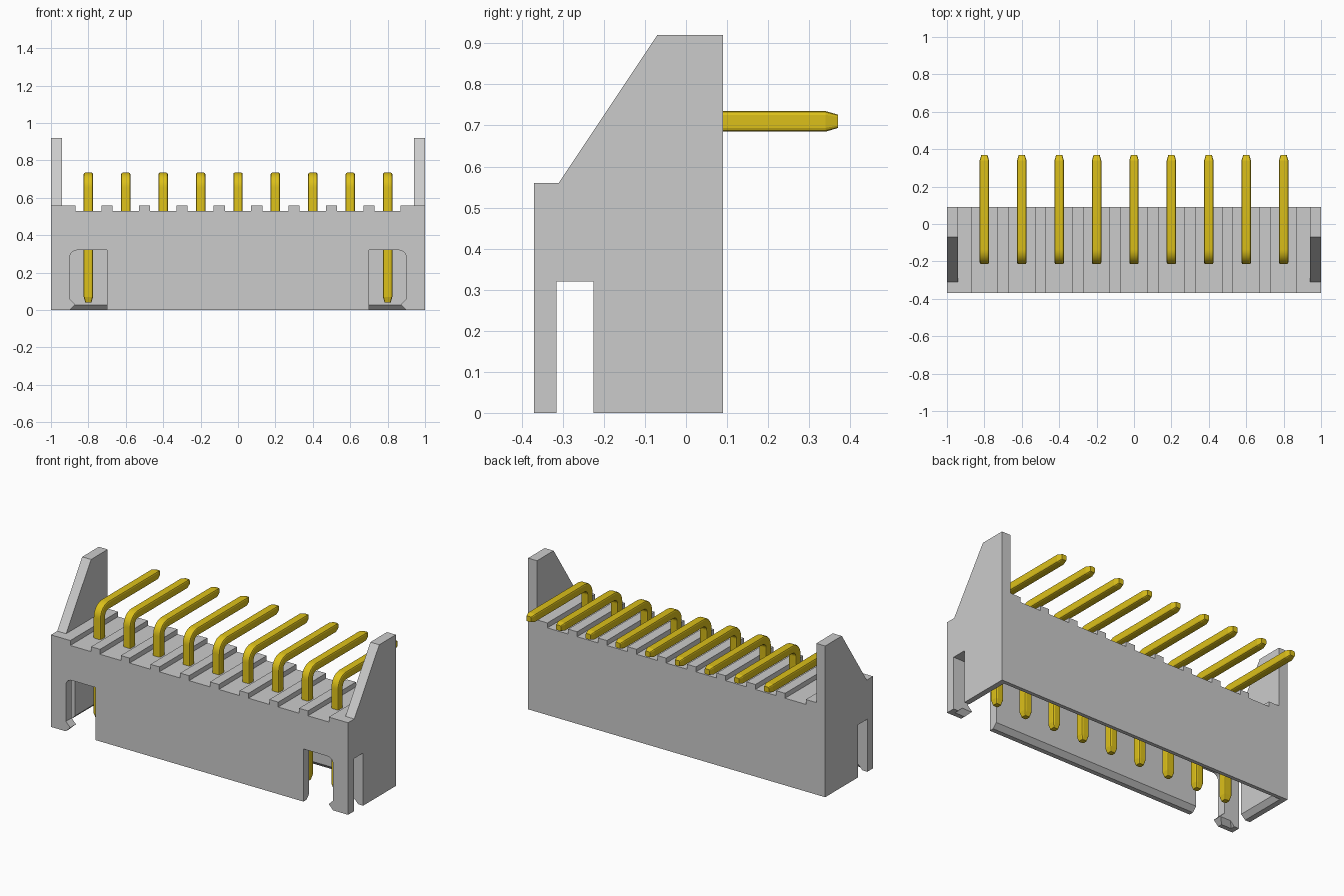
import bpy, bmesh, math
from mathutils import Vector

if "Cube" in bpy.data.objects:
    bpy.data.objects.remove(bpy.data.objects["Cube"])


def prism(name, pts, axis, a, b):
    """Extrude a 2D outline: axis 'x' takes (y, z) points, axis 'y' takes (x, z) points."""
    bm = bmesh.new()
    place = (lambda p, t: (t, p[0], p[1])) if axis == 'x' else (lambda p, t: (p[0], t, p[1]))
    v0 = [bm.verts.new(place(p, a)) for p in pts]
    v1 = [bm.verts.new(place(p, b)) for p in pts]
    n = len(pts)
    bm.faces.new(v0)
    bm.faces.new(v1[::-1])
    for i in range(n):
        bm.faces.new((v0[i], v1[i], v1[(i + 1) % n], v0[(i + 1) % n]))
    return finish(name, bm)


def finish(name, bm):
    bmesh.ops.recalc_face_normals(bm, faces=bm.faces)
    me = bpy.data.meshes.new(name)
    bm.to_mesh(me)
    bm.free()
    ob = bpy.data.objects.new(name, me)
    bpy.context.collection.objects.link(ob)
    return ob


def box(name, x0, x1, y0, y1, z0, z1):
    return prism(name, [(x0, z0), (x1, z0), (x1, z1), (x0, z1)], 'y', y0, y1)


def cut(target, cutter):
    mod = target.modifiers.new("cut", 'BOOLEAN')
    mod.operation = 'DIFFERENCE'
    mod.solver = 'EXACT'
    mod.object = cutter
    bpy.context.view_layer.objects.active = target
    bpy.ops.object.modifier_apply(modifier=mod.name)
    bpy.data.objects.remove(cutter)


# Housing: side profile across the whole width
F, B = -0.37, 0.09
housing = prism("housing", [(F, 0), (F, 0.56), (-0.31, 0.56), (-0.07, 0.92), (B, 0.92), (B, 0)],
                'x', -1, 1)

# Space between the two tall end cheeks
cut(housing, box("cheek_gap", -0.94, 0.94, F - 0.1, B + 0.1, 0.56, 1.1))

# Shallow grooves across the top, one per pin
PINS = [round(-0.8 + 0.2 * i, 2) for i in range(9)]
for x in PINS:
    cut(housing, box("groove", x - 0.07, x + 0.07, F - 0.1, B + 0.1, 0.53, 0.7))

# Socket cavity, flared at the mouth
IN_F, IN_B, IN_X, TOP, FL = -0.315, 0.04, 0.94, 0.32, 0.027
bm = bmesh.new()
rings = []
for z, e in [(TOP, 0), (FL, 0), (0, FL), (-0.05, FL)]:
    rings.append([bm.verts.new(p) for p in [
        (-IN_X - e, IN_F - e, z), (IN_X + e, IN_F - e, z),
        (IN_X + e, IN_B + e, z), (-IN_X - e, IN_B + e, z)]])
for r, s in zip(rings, rings[1:]):
    for i in range(4):
        bm.faces.new((r[i], r[(i + 1) % 4], s[(i + 1) % 4], s[i]))
bm.faces.new(rings[0])
bm.faces.new(rings[-1])
cut(housing, finish("cavity", bm))

# Front windows with a rounded outer corner and a small hook, plus end slots
for s in (-1, 1):
    arc = [(0.86 + 0.04 * math.sin(t), TOP - 0.04 + 0.04 * math.cos(t))
           for t in [math.pi / 2 * i / 6 for i in range(7)]]
    outline = [(0.7, -0.1), (0.7, TOP)] + arc + [(0.9, 0.06), (0.87, 0.03), (0.9, 0), (0.9, -0.1)]
    cut(housing, prism("window", [(s * x, z) for x, z in outline], 'y', F - 0.1, IN_F + 0.01))
    x0, x1 = sorted((s * 0.92, s * 1.1))
    cut(housing, box("slot", x0, x1, IN_F, -0.225, -0.1, TOP))

# Right-angle pins: rounded square section swept along a bent path
gold = bpy.data.materials.new("gold")
gold.diffuse_color = (0.72, 0.53, 0.01, 1)
gold.use_nodes = True
gold.node_tree.nodes["Principled BSDF"].inputs["Base Color"].default_value = gold.diffuse_color
H, R, PY, PZ, BEND = 0.025, 0.009, -0.19, 0.71, 0.055
section = []
for q in range(4):
    c = math.pi / 2 * q + math.pi / 4
    cx, cy = [(H - R) * math.copysign(1, f(c)) for f in (math.cos, math.sin)]
    for k in (-1, 0, 1):
        t = c + k * math.pi / 4
        section.append((cx + R * math.cos(t), cy + R * math.sin(t)))

# Path stations: (y, z, direction angle, section scale)
path = [(PY, 0.04, 0, 0.65), (PY, 0.07, 0, 1)]
for i in range(9):
    t = math.pi / 2 * i / 8
    path.append((PY + BEND * (1 - math.cos(t)), PZ - BEND + BEND * math.sin(t), t, 1))
path += [(0.34, PZ, math.pi / 2, 1), (0.37, PZ, math.pi / 2, 0.65)]

for n, x in enumerate(PINS):
    bm = bmesh.new()
    rings = []
    for y, z, t, k in path:
        side = Vector((0, math.cos(t), -math.sin(t)))
        rings.append([bm.verts.new(Vector((x + u * k, y, z)) + side * v * k) for u, v in section])
    m = len(section)
    for r, s in zip(rings, rings[1:]):
        for i in range(m):
            bm.faces.new((r[i], r[(i + 1) % m], s[(i + 1) % m], s[i]))
    bm.faces.new(rings[0])
    bm.faces.new(rings[-1])
    pin = finish(f"pin_{n + 1}", bm)
    pin.data.materials.append(gold)
    bpy.ops.object.select_all(action='DESELECT')
    pin.select_set(True)
    bpy.context.view_layer.objects.active = pin
    bpy.ops.object.shade_smooth_by_angle(angle=math.radians(15))
